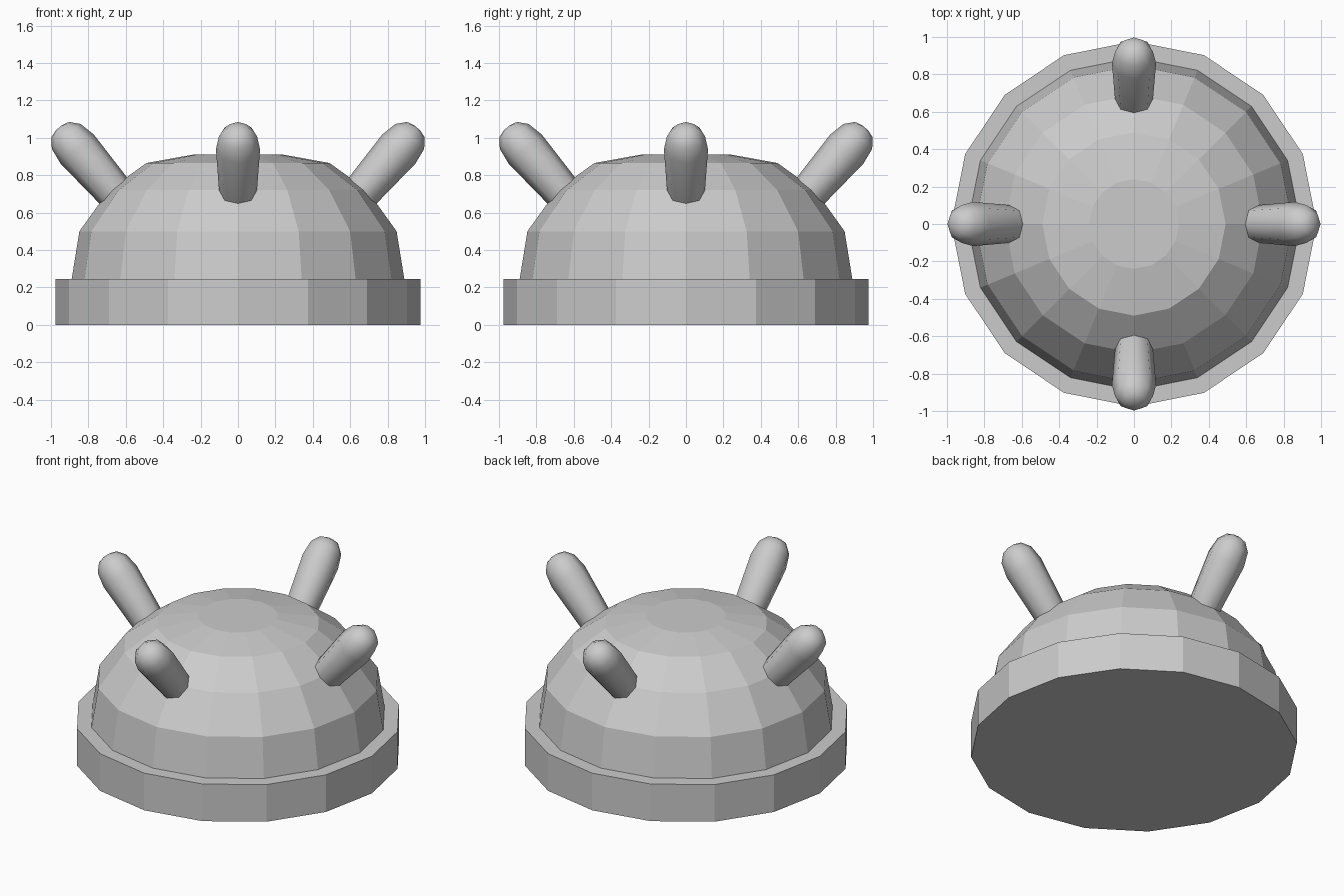
import bpy, bmesh
from math import cos, sin, pi, radians
from mathutils import Matrix, Vector

if "Cube" in bpy.data.objects:
    bpy.data.objects.remove(bpy.data.objects["Cube"])


def lathe(name, profile, sides, matrix=None, smooth=None):
    """Revolve (radius, height) rings about z, capping both ends."""
    bm = bmesh.new()
    rings = []
    for r, z in profile:
        rings.append([bm.verts.new((r * cos(2 * pi * i / sides),
                                    r * sin(2 * pi * i / sides), z))
                      for i in range(sides)])
    for a, b in zip(rings, rings[1:]):
        for i in range(sides):
            j = (i + 1) % sides
            bm.faces.new((a[i], a[j], b[j], b[i]))
    bm.faces.new(rings[0][::-1])
    bm.faces.new(rings[-1])
    if matrix:
        bm.transform(matrix)
    bmesh.ops.recalc_face_normals(bm, faces=bm.faces)
    mesh = bpy.data.meshes.new(name)
    bm.to_mesh(mesh)
    bm.free()
    obj = bpy.data.objects.new(name, mesh)
    bpy.context.collection.objects.link(obj)
    if smooth:
        bpy.ops.object.select_all(action='DESELECT')
        obj.select_set(True)
        bpy.context.view_layer.objects.active = obj
        bpy.ops.object.shade_smooth_by_angle(angle=radians(smooth))
    return obj


# Base plate and faceted dome
lathe("base", [(0.977, 0), (0.977, 0.245)], 16)
lathe("dome", [(0.89, 0.24), (0.848, 0.5), (0.69, 0.72),
               (0.49, 0.865), (0.24, 0.91)], 16)

# Four rounded prongs leaning outwards
prong = [(0.09, -0.17), (0.102, 0), (0.118, 0.285), (0.102, 0.375),
         (0.062, 0.424), (0.02, 0.436)]
lean = Vector((0.656, 0, 0.755)).to_track_quat('Z', 'Y').to_matrix().to_4x4()
place = Matrix.Translation((0.6725, 0, 0.724)) @ lean
for k, side in enumerate(("right", "back", "left", "front")):
    lathe(side + "_prong", prong, 8,
          Matrix.Rotation(k * pi / 2, 4, 'Z') @ place, smooth=60)
